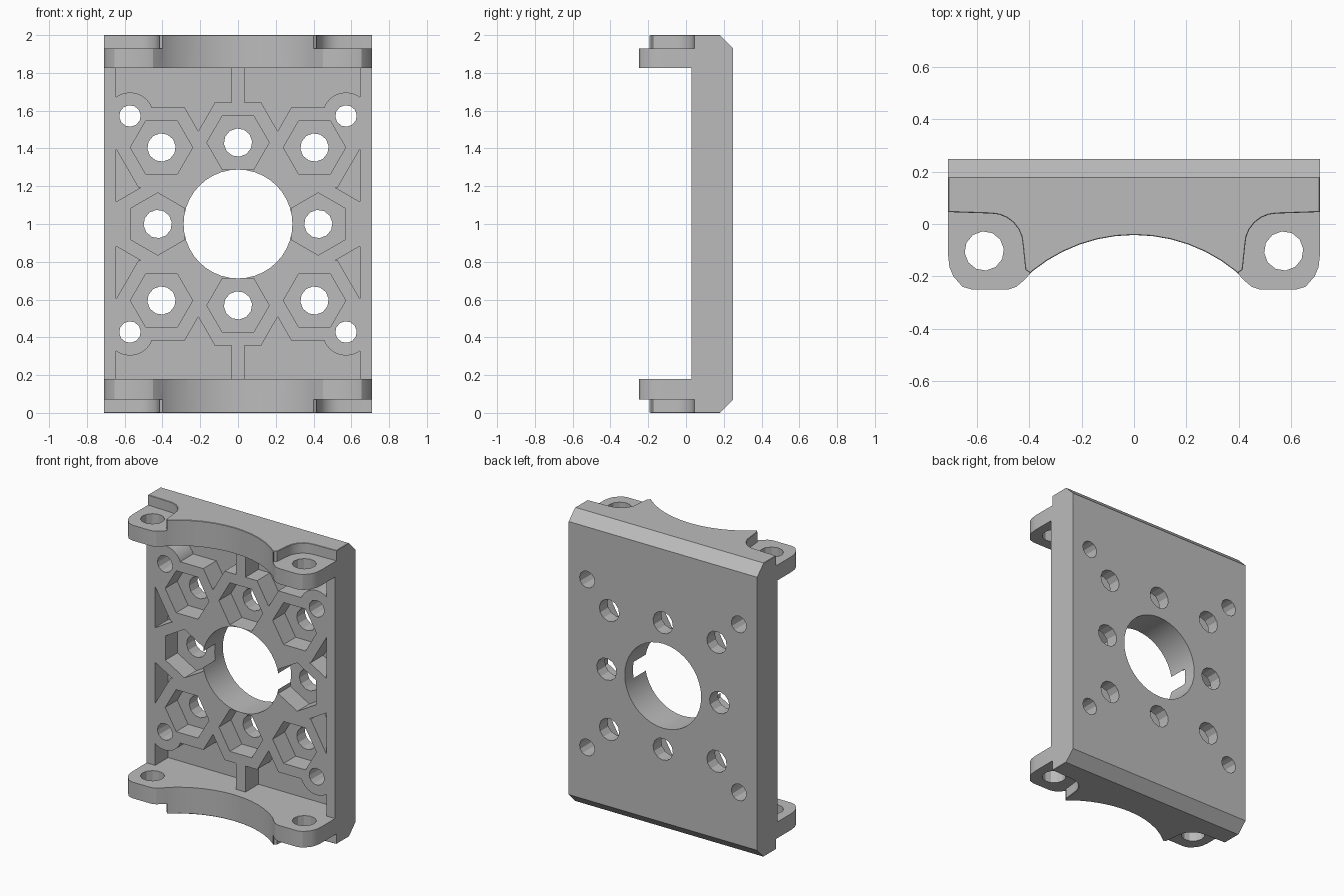
import bpy, bmesh
from math import sin, cos, pi, radians, asin

if "Cube" in bpy.data.objects:
    bpy.data.objects.remove(bpy.data.objects["Cube"], do_unlink=True)

grey = bpy.data.materials.new("plain_grey")
grey.use_nodes = True
grey.diffuse_color = (0.5, 0.5, 0.5, 1)
grey.node_tree.nodes["Principled BSDF"].inputs["Base Color"].default_value = (0.5, 0.5, 0.5, 1)

PLACE = {"X": lambda a, b, d: (d, a, b),
         "Y": lambda a, b, d: (a, d, b),
         "Z": lambda a, b, d: (a, b, d)}


def prism(name, points, axis, lo, hi):
    """Extrude a flat outline along an axis."""
    bm = bmesh.new()
    ends = [[bm.verts.new(PLACE[axis](a, b, d)) for a, b in points] for d in (lo, hi)]
    n = len(points)
    bm.faces.new(ends[0])
    bm.faces.new(ends[1])
    for i in range(n):
        j = (i + 1) % n
        bm.faces.new((ends[0][i], ends[0][j], ends[1][j], ends[1][i]))
    bmesh.ops.recalc_face_normals(bm, faces=bm.faces)
    mesh = bpy.data.meshes.new(name)
    bm.to_mesh(mesh)
    bm.free()
    mesh.materials.append(grey)
    ob = bpy.data.objects.new(name, mesh)
    bpy.context.collection.objects.link(ob)
    return ob


def ring(x, z, r, n, start=0.0):
    return [(x + r * cos(start + 2 * pi * i / n), z + r * sin(start + 2 * pi * i / n))
            for i in range(n)]


def rect(x0, x1, z0, z1):
    return [(x0, z0), (x1, z0), (x1, z1), (x0, z1)]


def cut(target, points, axis, lo, hi):
    """Subtract a prism from the target, or a ready-made cutter if points is an object."""
    cutter = points if isinstance(points, bpy.types.Object) else prism("cutter", points, axis, lo, hi)
    cutter.hide_render = True
    mod = target.modifiers.new("cut", "BOOLEAN")
    mod.operation, mod.solver, mod.object = "DIFFERENCE", "EXACT", cutter
    bpy.context.view_layer.objects.active = target
    bpy.ops.object.modifier_apply(modifier=mod.name)
    bpy.data.objects.remove(cutter, do_unlink=True)


def mirror_z(points):
    return [(a, 2 - b) for a, b in points]


# Plan outline: curved front edge, rounded lugs, straight back
BACK, FACE, SIDE = 0.248, 0.03, 0.71
R = 0.613
sweep = asin(0.39 / R)
half = [(R * sin(sweep * i / 6), -0.042 - R + R * cos(sweep * i / 6)) for i in range(1, 7)]
half += [(0.42, -0.215), (0.45, -0.24), (0.48, -0.25), (0.62, -0.25), (0.655, -0.24),
         (0.69, -0.2), (0.705, -0.165), (SIDE, -0.12), (SIDE, BACK)]
outline = [(0, -0.042)] + half + [(-x, y) for x, y in reversed(half)]
bracket = prism("mounting_bracket", outline, "Z", 0, 2)

# Open space between the two flanges
cut(bracket, rect(-1, FACE, 0.18, 1.825), "X", -1, 1)

# Lowered pads around the lug holes
pad = [(0.4, -0.4), (0.4, -0.185), (0.415, -0.175), (0.425, -0.08)]
pad += [(0.545 + 0.12 * cos(a), -0.08 + 0.12 * sin(a))
        for a in (radians(180 - 15 * i) for i in range(1, 7))]
pad += [(0.69, 0.045), (0.9, 0.05), (0.9, -0.4)]
for s in (-1, 1):
    for lo, hi in ((1.93, 2.2), (-0.2, 0.07)):
        cut(bracket, [(s * x, y) for x, y in pad], "Z", lo, hi)

# Sloped back edges at top and bottom
wedge = [(0.078, 2.1), (0.35, 2.1), (0.35, 1.828)]
cut(bracket, wedge, "X", -1, 1)
cut(bracket, mirror_z(wedge), "X", -1, 1)

# Fine bevel on the outer rims
bm = bmesh.new()
bm.from_mesh(bracket.data)
bmesh.ops.remove_doubles(bm, verts=bm.verts, dist=0.0005)
rim = [e for e in bm.edges if all(abs(v.co.z - 1) > 0.999 for v in e.verts)
       and e.calc_face_angle(0) > 1]
bmesh.ops.bevel(bm, geom=rim, offset=0.011, segments=1, affect="EDGES", clamp_overlap=True)
bm.to_mesh(bracket.data)
bm.free()

# Fastener positions: (x, z, turn of the hexagon)
sockets = [(s * 0.425, 1.0, pi / 6) for s in (-1, 1)]
corners = []
for t in (-1, 1):
    sockets += [(x, 1 + t * h, 0) for x, h in ((-0.405, 0.405), (0, 0.431), (0.405, 0.405))]
    corners += [(s * 0.572, 1 + t * 0.572) for s in (-1, 1)]

# Weight-saving recess, leaving walls, bosses and webs standing
recess = prism("recess", rect(-0.645, 0.645, 0.18, 1.825), "Y", -0.1, 0.17)
islands = [rect(-0.035, 0.035, 0, 2), ring(0, 1, 0.5, 32)]
islands += [ring(x, z, 0.245, 6, turn) for x, z, turn in sockets]
islands += [ring(x, z, 0.125, 24) for x, z in corners]
for s in (-1, 1):
    islands.append(rect(*sorted((s * 0.6, s * 0.8)), 0.88, 1.12))
    for z0, z1 in ((1.4, 1.52), (0.48, 0.6)):
        islands.append(rect(*sorted((s * 0.575, s * 0.8)), z0, z1))
for shape in islands:
    cut(recess, shape, "Y", -0.3, 0.4)
cut(bracket, recess, None, 0, 0)

# Central bore, hexagonal sockets and through holes
cut(bracket, ring(0, 1, 0.288, 40), "Y", -0.5, 0.5)
for x, z, turn in sockets:
    cut(bracket, ring(x, z, 0.165, 6, turn), "Y", -0.05, 0.16)
    cut(bracket, ring(x, z, 0.075, 12, 0.1), "Y", -0.05, 0.5)
for x, z in corners:
    cut(bracket, ring(x, z, 0.057, 12, 0.1), "Y", -0.05, 0.5)
for s in (-1, 1):
    cut(bracket, ring(s * 0.572, -0.103, 0.075, 12, 0.1), "Z", -0.5, 2.5)

# Keep the edges crisp and the curves smooth
bpy.ops.object.select_all(action="DESELECT")
bracket.select_set(True)
bpy.context.view_layer.objects.active = bracket
bpy.ops.object.shade_smooth_by_angle(angle=radians(20))
